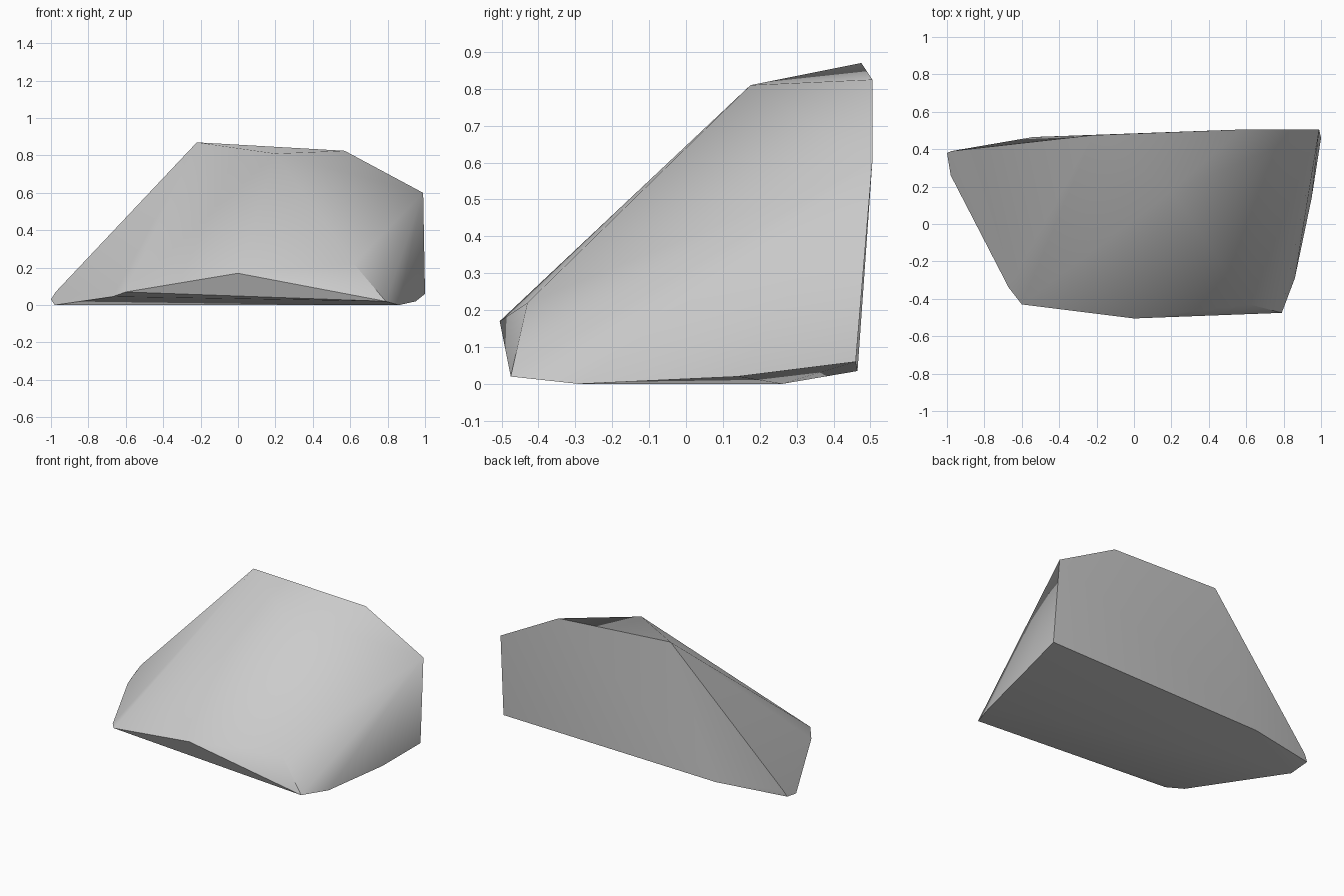
import bpy, bmesh, math

cube = bpy.data.objects.get("Cube")
if cube:
    bpy.data.objects.remove(cube, do_unlink=True)

# Corners of the boulder, wrapped in a convex hull
crest = [(-0.22, 0.475, 0.87), (0.57, 0.505, 0.825), (0.2, 0.175, 0.81)]
right_end = [(0.99, 0.505, 0.6), (1, 0.46, 0.06), (0.95, 0.14, 0.02), (0.86, -0.29, 0)]
front_rim = [(0.79, -0.475, 0.02), (0.62, -0.43, 0.22), (0, -0.505, 0.17),
             (-0.6, -0.43, 0.07), (-0.67, -0.34, 0.045)]
left_tip = [(-0.98, 0.26, 0), (-1, 0.38, 0.03), (-0.975, 0.39, 0.07), (-0.54, 0.465, 0.035)]

bm = bmesh.new()
for corner in crest + right_end + front_rim + left_tip:
    bm.verts.new(corner)
bmesh.ops.convex_hull(bm, input=bm.verts[:])
bmesh.ops.dissolve_limit(bm, angle_limit=math.radians(1), verts=bm.verts[:], edges=bm.edges[:])
bmesh.ops.recalc_face_normals(bm, faces=bm.faces[:])
mesh = bpy.data.meshes.new("boulder")
bm.to_mesh(mesh)
bm.free()
boulder = bpy.data.objects.new("boulder", mesh)
bpy.context.collection.objects.link(boulder)

# Plain grey stone
stone = bpy.data.materials.new("grey stone")
stone.use_nodes = True
grey = (0.6, 0.6, 0.6, 1)
stone.diffuse_color = grey
stone.node_tree.nodes["Principled BSDF"].inputs["Base Color"].default_value = grey
mesh.materials.append(stone)

# Soft shading over the gentle slopes, crisp at the hard breaks
bpy.ops.object.select_all(action='DESELECT')
boulder.select_set(True)
bpy.context.view_layer.objects.active = boulder
bpy.ops.object.shade_smooth_by_angle(angle=math.radians(38))
